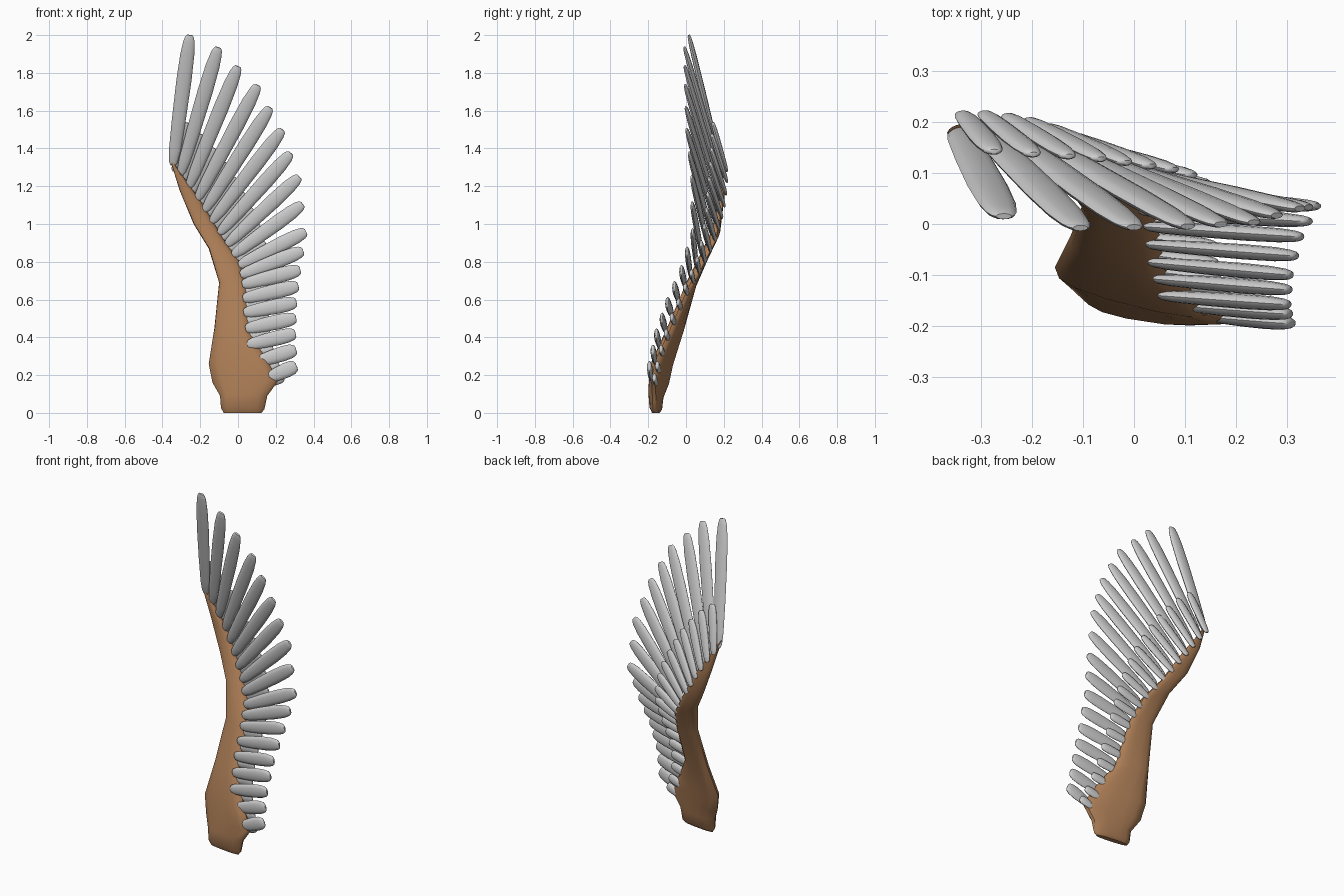
import bpy, bmesh, math
from mathutils import Vector

if "Cube" in bpy.data.objects:
    bpy.data.objects.remove(bpy.data.objects["Cube"])

brown = bpy.data.materials.new("brown_hide")
brown.diffuse_color = (0.40, 0.20, 0.09, 1)
brown.use_nodes = True
brown.node_tree.nodes["Principled BSDF"].inputs["Base Color"].default_value = brown.diffuse_color


def sgn_pow(v, p):
    return math.copysign(abs(v) ** p, v)


def ring(left, right, normal, thick, sides, power=1.0):
    """Flattened oval from one edge point to the other."""
    mid, half = (left + right) / 2, (right - left) / 2
    pts = []
    for k in range(sides):
        a = 2 * math.pi * k / sides
        pts.append(mid + half * sgn_pow(math.cos(a), power)
                   + normal * thick / 2 * sgn_pow(math.sin(a), power))
    return pts


def loft(name, rings, mat=None):
    bm = bmesh.new()
    loops = [[bm.verts.new(p) for p in r] for r in rings]
    n = len(loops[0])
    for a, b in zip(loops, loops[1:]):
        for k in range(n):
            bm.faces.new((a[k], a[(k + 1) % n], b[(k + 1) % n], b[k]))
    bm.faces.new(loops[0][::-1])
    bm.faces.new(loops[-1])
    bmesh.ops.recalc_face_normals(bm, faces=bm.faces)
    me = bpy.data.meshes.new(name)
    bm.to_mesh(me)
    bm.free()
    ob = bpy.data.objects.new(name, me)
    bpy.context.collection.objects.link(ob)
    if mat:
        me.materials.append(mat)
    bpy.ops.object.select_all(action='DESELECT')
    ob.select_set(True)
    bpy.context.view_layer.objects.active = ob
    bpy.ops.object.shade_smooth_by_angle(angle=math.radians(45))
    return ob


# Wing arm: leading edge point, trailing edge point, thickness
arm = [
    ((-.075, -.148, 0), (.125, -.172, .005), .03),
    ((-.09, -.145, .025), (.14, -.175, .02), .06),
    ((-.095, -.14, .09), (.155, -.178, .09), .07),
    ((-.135, -.105, .16), (.21, -.182, .165), .07),
    ((-.155, -.085, .26), (.16, -.165, .27), .075),
    ((-.125, -.025, .45), (.06, -.09, .43), .065),
    ((-.10, .04, .69), (.045, .01, .66), .055),
    ((-.155, .115, .87), (.015, .08, .79), .05),
    ((-.235, .17, 1.0), (-.07, .145, .91), .045),
    ((-.31, .19, 1.18), (-.19, .185, 1.11), .035),
    ((-.365, .18, 1.36), (-.325, .19, 1.30), .022),
]
rings = []
for i, (l, r, t) in enumerate(arm):
    l, r = Vector(l), Vector(r)
    nrm = Vector((0.25, 1, -0.3)).normalized()
    rings.append(ring(l, r, nrm, t, 14, 0.8))
for p in rings[0]:
    p.z = 0
loft("wing_arm", rings, brown)

# Key feathers: index, root, tip (others are interpolated)
keys = [
    (0, (-.345, .185, 1.31), (-.255, .015, 2.0)),
    (1, (-.305, .19, 1.26), (-.105, -.008, 1.935)),
    (3, (-.215, .18, 1.13), (.105, -.005, 1.735)),
    (5, (-.14, .155, 1.01), (.235, .003, 1.50)),
    (7, (-.06, .115, .89), (.325, .03, 1.25)),
    (9, (.005, .055, .78), (.36, .035, .96)),
    (11, (.022, -.005, .68), (.33, -.025, .757)),
    (13, (.03, -.075, .53), (.31, -.10, .585)),
    (15, (.05, -.14, .36), (.305, -.158, .42)),
    (17, (.16, -.183, .185), (.31, -.195, .25)),
]


def sample(i):
    for (a, ra, ta), (b, rb, tb) in zip(keys, keys[1:]):
        if i <= b or b == 17:
            f = (i - a) / (b - a)
            return Vector(ra).lerp(Vector(rb), f), Vector(ta).lerp(Vector(tb), f)


# Blade outline: position along the feather, relative width
outline = [(0, .35), (.03, .6), (.12, .78), (.35, .92), (.65, 1), (.85, .93),
           (.95, .75), (.985, .58), (1, .38)]


def feather(name, root, tip, width, thick):
    d = (tip - root).normalized()
    nrm = Vector((0, 1, 0))
    nrm = (nrm - d * nrm.dot(d)).normalized()
    side = d.cross(nrm)
    rs = []
    for t, w in outline:
        c = root.lerp(tip, t)
        s = side * width * w / 2
        rs.append(ring(c - s, c + s, nrm, thick * w, 12))
    loft(name, rs)


# Long flight feathers on the front, short coverts layered behind
for i in range(18):
    root, tip = sample(i)
    feather(f"flight_feather_{i + 1}", root, tip, .08, .03)
    root, tip = sample(min(i + .45, 17.2))
    end = root.lerp(tip, .38 + .12 * i / 17) + Vector((0, .024, -.01))
    feather(f"covert_{i + 1}", root + Vector((-.01, .03, -.01)), end, .055, .026)
